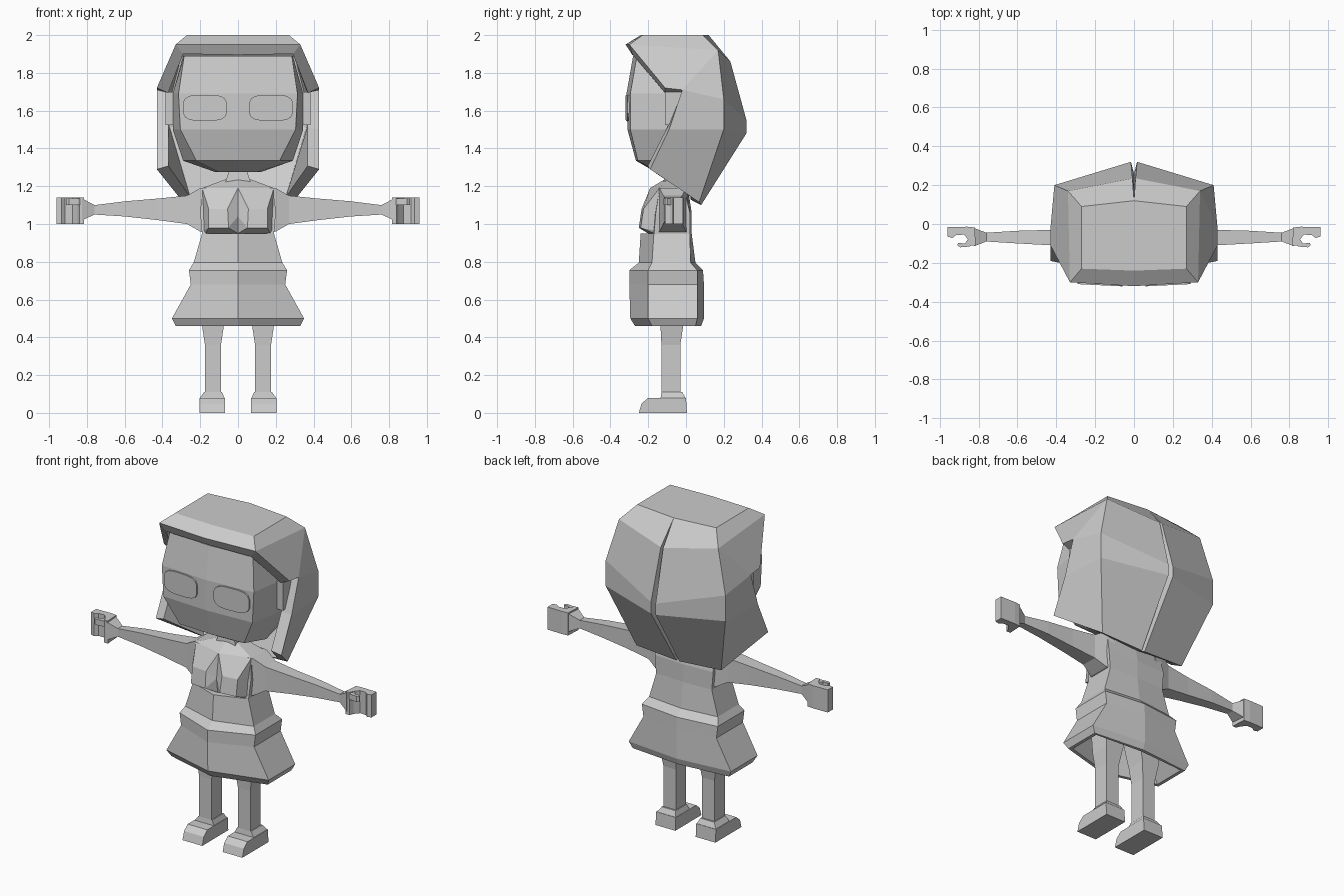
import bpy, bmesh, math

if "Cube" in bpy.data.objects:
    bpy.data.objects.remove(bpy.data.objects["Cube"])

mat = bpy.data.materials.new("light_grey")
mat.diffuse_color = (0.6, 0.6, 0.6, 1)
mat.use_nodes = True
mat.node_tree.nodes["Principled BSDF"].inputs["Base Color"].default_value = mat.diffuse_color


def make(name, verts, faces, mirror=False):
    """Mesh object with outward normals, optionally mirrored across x."""
    bm = bmesh.new()
    vs = [bm.verts.new(v) for v in verts]
    for f in faces:
        bm.faces.new([vs[i] for i in f])
    bmesh.ops.remove_doubles(bm, verts=bm.verts, dist=1e-5)
    bmesh.ops.recalc_face_normals(bm, faces=bm.faces)
    me = bpy.data.meshes.new(name)
    bm.to_mesh(me)
    bm.free()
    me.materials.append(mat)
    ob = bpy.data.objects.new(name, me)
    bpy.context.collection.objects.link(ob)
    if mirror:
        m = ob.modifiers.new("mirror", 'MIRROR')
        m.use_mirror_merge = False
    return ob


def loft(name, rings, mirror=False):
    """Skin through equal-length rings and cap both ends."""
    n = len(rings[0])
    verts = [p for r in rings for p in r]
    faces = [(k * n + i, k * n + (i + 1) % n, (k + 1) * n + (i + 1) % n, (k + 1) * n + i)
             for k in range(len(rings) - 1) for i in range(n)]
    faces += [tuple(range(n)), tuple(range(len(verts) - n, len(verts)))]
    return make(name, verts, faces, mirror)


def hexa(z, yf, x, y0, y1, yb):
    """Six-sided level ring with a front and a back centre point."""
    return [(0, yf, z), (x, y0, z), (x, y1, z), (0, yb, z), (-x, y1, z), (-x, y0, z)]


def rect(z, x0, x1, y0, y1):
    return [(x0, y0, z), (x1, y0, z), (x1, y1, z), (x0, y1, z)]


def xrect(x, y0, y1, z0, z1):
    return [(x, y0, z0), (x, y1, z0), (x, y1, z1), (x, y0, z1)]


def prism_z(name, outline, z0, z1):
    return loft(name, [[(x, y, z) for x, y in outline] for z in (z0, z1)], True)


# Skirt with belt, hollow underneath, and waist
loft("skirt", [
    hexa(.62, -.19, .20, -.14, .02, .05), hexa(.46, -.25, .31, -.165, .04, .06),
    hexa(.46, -.27, .33, -.18, .05, .08), hexa(.50, -.295, .35, -.20, .06, .095),
    hexa(.68, -.30, .25, -.20, .06, .095), hexa(.755, -.30, .26, -.20, .06, .09),
    hexa(.795, -.25, .235, -.18, .025, .05), hexa(.95, -.24, .19, -.17, .02, .03)])

# Torso and shoulders
loft("torso", [
    hexa(.94, -.20, .19, -.17, .02, .03), hexa(1.06, -.18, .20, -.16, .02, .03),
    hexa(1.19, -.19, .19, -.14, -.01, .01), hexa(1.235, -.115, .07, -.10, -.03, -.02)])
loft("neck", [rect(1.21, -.07, .07, -.12, -.02), rect(1.29, -.045, .045, -.11, -.03)])

# Faceted chest, one half mirrored
make("chest", [
    (0, -.19, 1.19), (.19, -.14, 1.19), (.19, -.14, .96), (0, -.20, .95),
    (.055, -.235, 1.08), (.155, -.225, 1.08), (.155, -.24, .98), (.05, -.25, .98),
    (0, -.21, 1.04), (.17, -.17, .95)],
    [(0, 1, 5, 4), (1, 2, 6, 5), (2, 9, 6), (9, 3, 7, 6), (4, 5, 6, 7),
     (0, 4, 8), (8, 4, 7), (8, 7, 3)], True)

# Arms with flared cuffs
loft("arm", [
    xrect(.15, -.15, .01, .95, 1.19), xrect(.20, -.14, 0, .96, 1.19),
    xrect(.27, -.12, -.02, 1.0, 1.15), xrect(.42, -.11, -.03, 1.02, 1.135),
    xrect(.60, -.10, -.035, 1.04, 1.12), xrect(.76, -.09, -.045, 1.05, 1.10),
    xrect(.825, -.115, -.02, 1.02, 1.135)], True)

# Hands: palm with curled fingers, and a thumb
prism_z("hand", [(.815, -.11), (.82, -.018), (.86, -.014), (.96, -.016), (.96, -.065),
                 (.935, -.072), (.915, -.056), (.875, -.055), (.85, -.085), (.84, -.11)], 1.0, 1.14)
prism_z("thumb", [(.825, -.10), (.85, -.07), (.87, -.10), (.905, -.098), (.91, -.11),
                  (.895, -.12), (.845, -.116)], 1.10, 1.135)

# Legs, ankles and shoes
loft("leg", [rect(.10, .09, .175, -.13, -.03), rect(.36, .09, .175, -.13, -.03),
             rect(.46, .075, .19, -.135, -.015), rect(.64, .03, .20, -.14, 0)], True)
loft("ankle", [rect(.075, .07, .205, -.135, 0), rect(.11, .085, .18, -.13, -.02)], True)
shoe = [(-.25, 0), (-.235, .05), (-.20, .08), (0, .08), (.005, 0)]
loft("shoe", [[(x, y, z) for y, z in shoe] for x in (.07, .205)], True)


# Head
def head_ring(z, yf, xc, yc, xs, ys, xb, yb):
    half = [(xc, yc), (xs, ys), (xb, yb)]
    pts = [(0, yf)] + half + [(0, yb + .02)] + [(-x, y) for x, y in reversed(half)]
    return [(x, y, z) for x, y in pts]


loft("head", [
    head_ring(1.275, -.16, .10, -.15, .12, -.08, .10, .02),
    head_ring(1.335, -.265, .22, -.255, .29, -.14, .24, .08),
    head_ring(1.50, -.31, .305, -.295, .345, -.10, .32, .12),
    head_ring(1.69, -.315, .315, -.295, .345, -.10, .32, .12),
    head_ring(1.89, -.28, .285, -.26, .29, -.10, .26, .09)])

# Ears
loft("ear", [rect(1.525, .33, .385, -.11, -.01), rect(1.70, .33, .385, -.11, -.01)], True)

# Eyes: thin rounded plates following the face
eye = []
for i in range(16):
    a = math.tau * (i + .5) / 16
    c, s = math.cos(a), math.sin(a)
    eye.append((.175 + .118 * math.copysign(abs(c) ** .6, c),
                1.615 + .07 * math.copysign(abs(s) ** .6, s)))
loft("eye", [[(x, y + .05 * (x - .06), z) for x, z in eye] for y in (-.321, -.312)], True)

# Hair: thick open shell split down the back
half = [
    (0, -.24, 2), (.27, -.23, 2), (.27, .09, 2), (0, .12, 2),             # crown 0-3
    (0, -.32, 1.95), (.33, -.30, 1.95),                                   # fringe 4-5
    (.43, -.11, 1.72), (.43, -.02, 1.71), (.43, -.09, 1.5), (.43, -.19, 1.29),  # side edge 6-9
    (.34, .17, 1.92), (.41, .20, 1.66), (.41, .20, 1.5), (.29, .07, 1.115),     # back corner 10-13
    (.008, .235, 1.86), (.016, .32, 1.55), (.016, .32, 1.48), (.01, .08, 1.10)]  # parting 14-17
quads = [(4, 5, 1, 0), (0, 1, 2, 3), (1, 5, 10, 2), (5, 6, 7, 10), (7, 11, 10),
         (7, 8, 12, 11), (8, 9, 13, 12), (2, 10, 14, 3), (10, 11, 15, 14),
         (11, 12, 16, 15), (12, 13, 17, 16)]
n = len(half)
hair = make("hair", half + [(-x, y, z) for x, y, z in half],
            quads + [tuple(i + n for i in reversed(q)) for q in quads])
sol = hair.modifiers.new("thickness", 'SOLIDIFY')
sol.thickness = .065
sol.offset = -1
